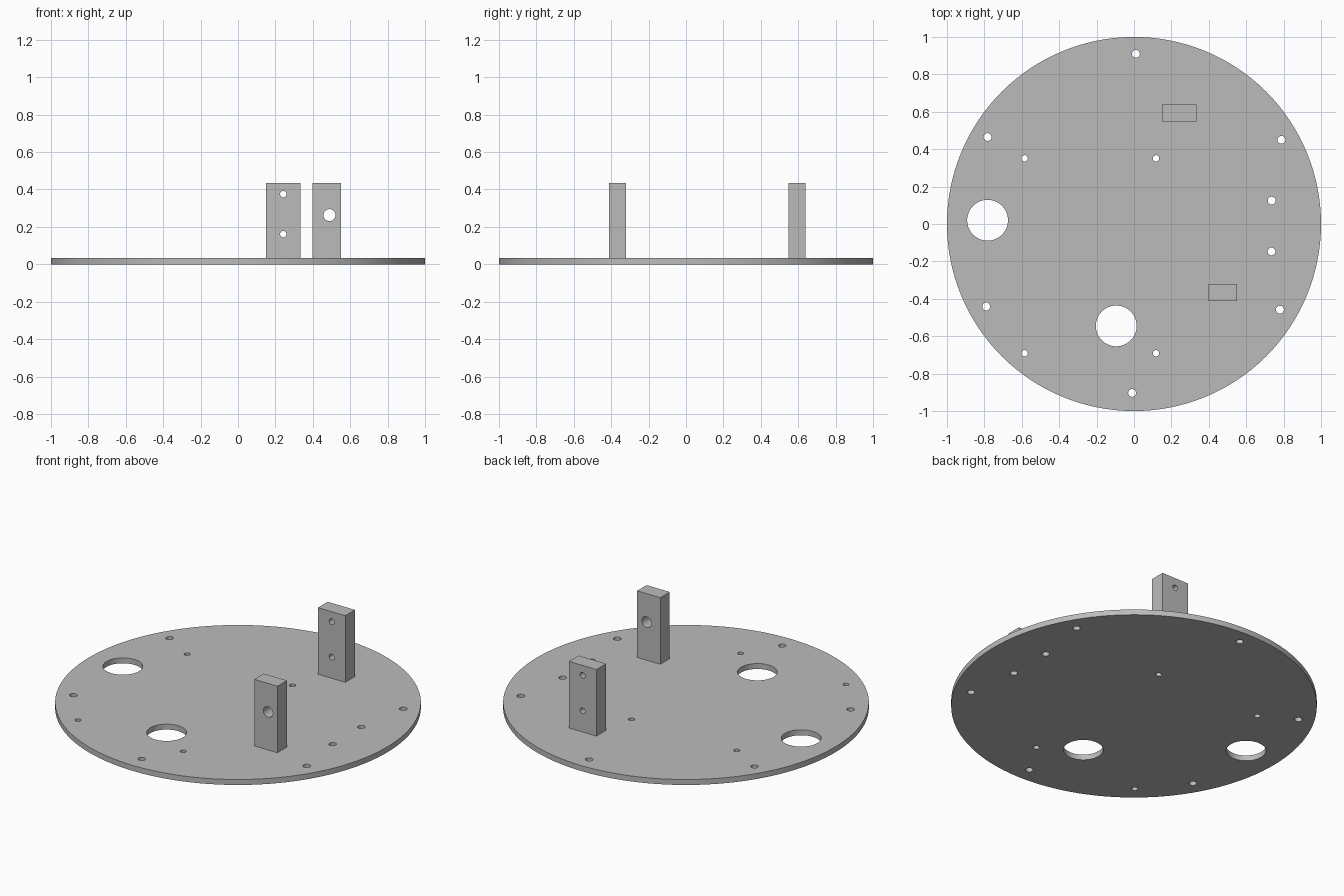
import bpy
import math

cube = bpy.data.objects.get("Cube")
if cube:
    bpy.data.objects.remove(cube, do_unlink=True)

grey = bpy.data.materials.new("plain_grey")
grey.use_nodes = True
GREY = (0.5, 0.5, 0.5, 1)
grey.diffuse_color = GREY
grey.node_tree.nodes["Principled BSDF"].inputs["Base Color"].default_value = GREY

THICK = 0.033
TOP = 0.435


def cylinder(name, radius, depth, location, sides, rotation=(0, 0, 0)):
    bpy.ops.mesh.primitive_cylinder_add(vertices=sides, radius=radius, depth=depth,
                                        location=location, rotation=rotation)
    obj = bpy.context.object
    obj.name = name
    obj.data.materials.append(grey)
    return obj


def drill(body, cutters):
    """Cut all holes at once, then remove the cutters."""
    bpy.ops.object.select_all(action='DESELECT')
    for c in cutters:
        c.select_set(True)
    bpy.context.view_layer.objects.active = cutters[0]
    if len(cutters) > 1:
        bpy.ops.object.join()
    tool = bpy.context.object
    tool.hide_render = True
    bpy.ops.object.select_all(action='DESELECT')
    body.select_set(True)
    bpy.context.view_layer.objects.active = body
    mod = body.modifiers.new("holes", 'BOOLEAN')
    mod.operation = 'DIFFERENCE'
    mod.solver = 'EXACT'
    mod.object = tool
    bpy.ops.object.modifier_apply(modifier=mod.name)
    bpy.data.objects.remove(tool, do_unlink=True)
    bpy.ops.object.shade_smooth_by_angle(angle=math.radians(30))


# Round base plate with wheel-sized openings, screw holes and pin holes
plate = cylinder("base_plate", 1, THICK, (0, 0, THICK / 2), 128)
openings = [(-0.783, 0.02), (-0.095, -0.545)]
screws = [(0.01, 0.91), (-0.783, 0.465), (0.788, 0.45), (0.736, 0.125),
          (0.735, -0.147), (0.78, -0.458), (-0.79, -0.441), (-0.01, -0.903)]
pins = [(x, y) for x in (-0.585, 0.118) for y in (0.351, -0.691)]
cutters = []
for spots, radius, sides in ((openings, 0.109, 64), (screws, 0.021, 32), (pins, 0.017, 32)):
    for x, y in spots:
        cutters.append(cylinder("plate_cutter", radius, 0.2, (x, y, THICK / 2), sides))
drill(plate, cutters)


def post(name, x0, x1, y0, y1, hole_x, hole_heights, radius):
    """Upright block drilled from front to back."""
    bpy.ops.mesh.primitive_cube_add(size=1, location=((x0 + x1) / 2, (y0 + y1) / 2,
                                                      (THICK + TOP) / 2))
    block = bpy.context.object
    block.name = name
    block.scale = (x1 - x0, y1 - y0, TOP - THICK)
    bpy.ops.object.transform_apply(location=False, rotation=False, scale=True)
    block.data.materials.append(grey)
    drill(block, [cylinder("post_cutter", radius, 0.3, (hole_x, (y0 + y1) / 2, z), 32,
                           (math.pi / 2, 0, 0)) for z in hole_heights])


# Two upright mounting posts
post("back_post", 0.15, 0.333, 0.548, 0.64, 0.242, (0.375, 0.161), 0.017)
post("front_post", 0.397, 0.552, -0.412, -0.322, 0.489, (0.263,), 0.032)
